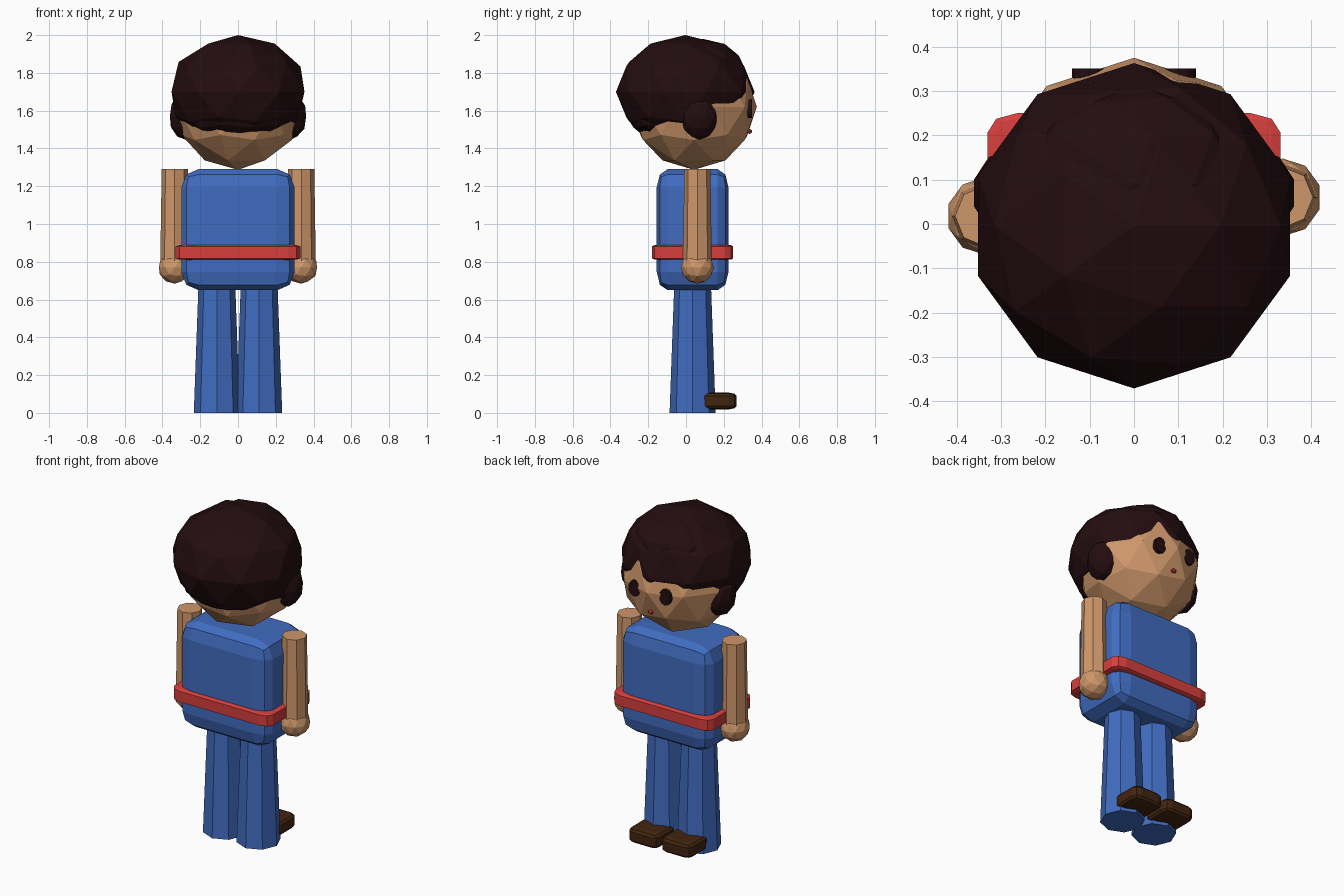
import bpy
import math

if "Cube" in bpy.data.objects:
    bpy.data.objects.remove(bpy.data.objects["Cube"])


def material(name, rgb):
    m = bpy.data.materials.new(name)
    m.diffuse_color = (*rgb, 1.0)
    m.use_nodes = True
    m.node_tree.nodes["Principled BSDF"].inputs["Base Color"].default_value = m.diffuse_color
    return m


SKIN = material("skin", (0.62, 0.31, 0.145))
BLUE = material("blue cloth", (0.052, 0.15, 0.53))
RED = material("red", (0.68, 0.05, 0.045))
HAIR = material("dark hair", (0.017, 0.004, 0.005))
SHOE = material("brown leather", (0.055, 0.018, 0.005))


def finish(name, mat):
    ob = bpy.context.object
    ob.name = name
    ob.data.materials.append(mat)
    return ob


def ball(name, loc, radii, mat, sub=2):
    bpy.ops.mesh.primitive_ico_sphere_add(subdivisions=sub, radius=1, location=loc)
    bpy.context.object.scale = radii
    return finish(name, mat)


def rounded_box(name, loc, size, bevel, mat):
    # bevel is a fraction of each side, so it stretches with the box
    bpy.ops.mesh.primitive_cube_add(size=1, location=loc)
    ob = finish(name, mat)
    ob.scale = size
    mod = ob.modifiers.new("rounding", "BEVEL")
    mod.width = bevel
    mod.segments = 2
    return ob


def limb(name, x, y, z0, z1, r0, r1, mat):
    bpy.ops.mesh.primitive_cone_add(vertices=8, radius1=r0, radius2=r1,
                                    depth=z1 - z0, location=(x, y, (z0 + z1) / 2))
    return finish(name, mat)


# Torso and belt
rounded_box("torso", (0, 0.035, 0.97), (0.60, 0.38, 0.64), 0.15, BLUE)
rounded_box("belt", (0, 0.035, 0.85), (0.66, 0.43, 0.08), 0.15, RED).modifiers[0].width = 0.1

# Head and main hair cap
ball("head", (0, 0.042, 1.62), (0.335, 0.333, 0.333), SKIN)
ball("hair_cap", (0, -0.004, 1.70), (0.37, 0.367, 0.30), HAIR)
ball("hair_back", (0, -0.10, 1.60), (0.29, 0.22, 0.17), HAIR)
ball("hair_crown", (0, 0.09, 1.80), (0.26, 0.23, 0.18), HAIR)

for side, tag in ((-1, "left"), (1, "right")):
    # Legs and shoes
    limb("leg_" + tag, side * 0.112, 0.035, 0.0, 0.66, 0.122, 0.098, BLUE)
    rounded_box("shoe_" + tag, (side * 0.11, 0.17, 0.063), (0.20, 0.195, 0.088), 0.2, SHOE)
    # Arms swing slightly, so each side has its own depth
    y = 0.06 if side > 0 else 0.018
    limb("arm_" + tag, side * 0.335, y, 0.77, 1.29, 0.077, 0.069, SKIN)
    ball("hand_" + tag, (side * 0.335, y, 0.77), (0.088, 0.088, 0.086), SKIN)
    # Side locks over the ears
    ball("side_lock_" + tag, (side * 0.275, 0.07, 1.57), (0.09, 0.10, 0.125), HAIR)
    # Eyes: short discs facing +y, mostly sunk in the face
    bpy.ops.mesh.primitive_cylinder_add(vertices=12, radius=1, depth=1,
                                        location=(side * 0.102, 0.328, 1.61),
                                        rotation=(math.radians(90), 0, 0))
    bpy.context.object.scale = (0.038, 0.048, 0.045)
    finish("eye_" + tag, HAIR)

# Mouth
ball("mouth", (0, 0.337, 1.49), (0.018, 0.014, 0.014), RED, 1)
